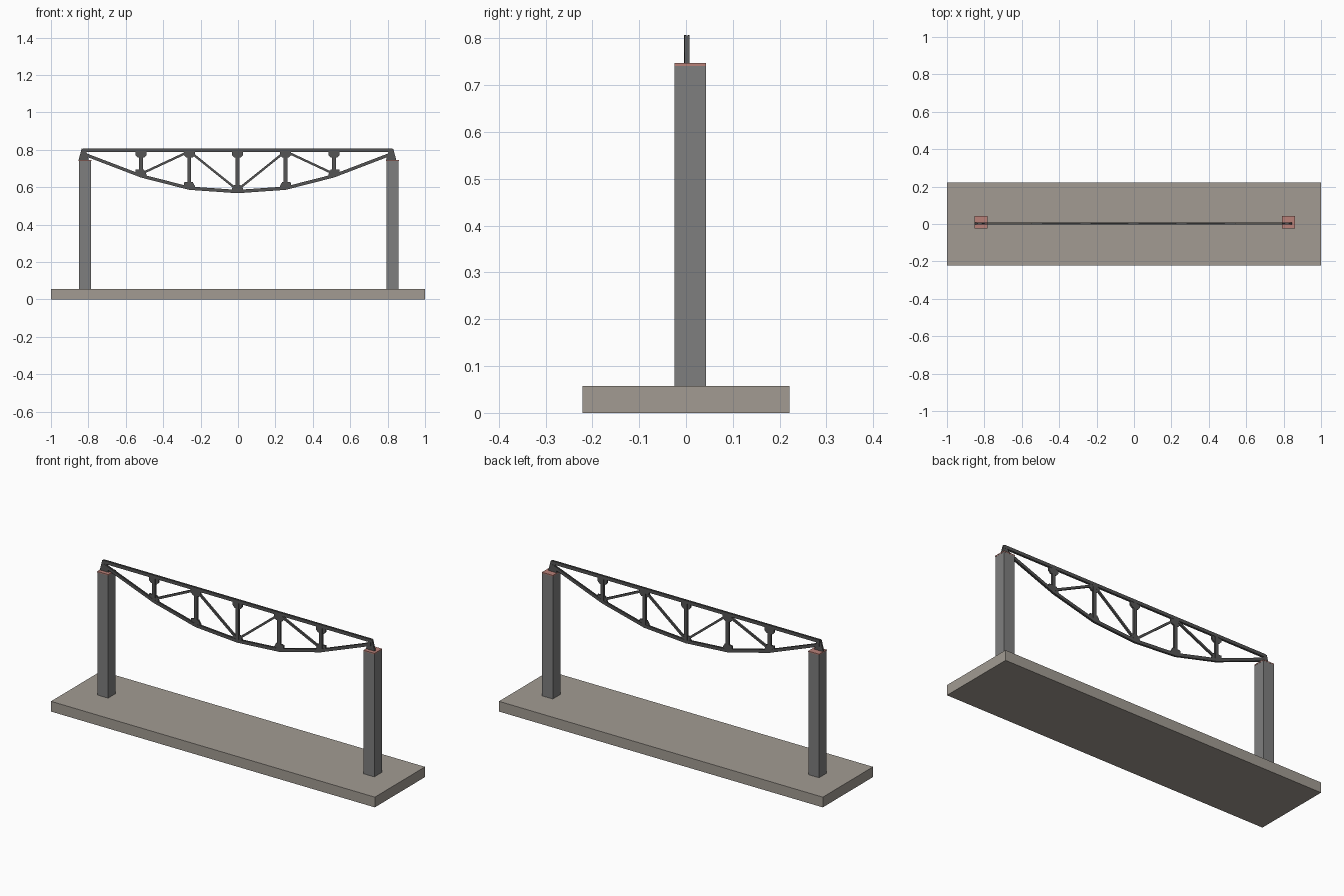
import bpy
import math
from mathutils import Vector

if "Cube" in bpy.data.objects:
    bpy.data.objects.remove(bpy.data.objects["Cube"])

CX, CY = -0.003, 0.002          # truss centre line
TOP_Z = 0.798                   # centre height of the top chord
NODES = [(0.0, 0.577), (0.257, 0.595), (0.516, 0.661), (0.825, 0.779)]
PLATE, BAR = 0.004, 0.004       # gusset thickness, chord bar thickness


def material(name, rgb):
    m = bpy.data.materials.new(name)
    m.diffuse_color = (*rgb, 1)
    m.use_nodes = True
    m.node_tree.nodes["Principled BSDF"].inputs["Base Color"].default_value = m.diffuse_color
    return m


STEEL = material("dark_steel", (0.09, 0.09, 0.09))
COLUMN = material("column_grey", (0.21, 0.21, 0.21))
STONE = material("warm_concrete", (0.36, 0.33, 0.29))
PAD = material("bearing_pad", (0.48, 0.22, 0.19))


def prism(name, profile, y, thick, mat=STEEL):
    """Extrude an x-z outline along y, centred on y."""
    n = len(profile)
    verts = [(x, y + s * thick / 2, z) for s in (-1, 1) for x, z in profile]
    faces = [tuple(range(n)), tuple(range(2 * n - 1, n - 1, -1))]
    faces += [(i, i + n, (i + 1) % n + n, (i + 1) % n) for i in range(n)]
    me = bpy.data.meshes.new(name)
    me.from_pydata(verts, [], faces)
    ob = bpy.data.objects.new(name, me)
    bpy.context.collection.objects.link(ob)
    me.materials.append(mat)
    # make the side faces point outwards whichever way the outline runs
    area = sum(profile[i - 1][0] * p[1] - p[0] * profile[i - 1][1]
               for i, p in enumerate(profile))
    if area < 0:
        me.flip_normals()
    return ob


def box(name, x0, x1, y, thick, z0, z1, mat):
    return prism(name, [(x0, z0), (x1, z0), (x1, z1), (x0, z1)], y, thick, mat)


def strut(name, a, b, width, thick):
    a, b = Vector(a), Vector(b)
    d = (b - a).normalized() * width / 2
    n = Vector((-d.y, d.x))
    prism(name, [tuple(p) for p in (a - n, b - n, b + n, a + n)], CY, thick)


# ground slab, columns and bearing pads
box("base_slab", -1, 1, 0, 0.443, 0, 0.057, STONE)
for side, x in (("left", -0.818), ("right", 0.826)):
    box(side + "_column", x - 0.033, x + 0.033, 0.009, 0.067, 0.057, 0.741, COLUMN)
    box(side + "_bearing_pad", x - 0.034, x + 0.034, 0.009, 0.068, 0.741, 0.747, PAD)

# chords: paired flat bars either side of the gusset plates
curve = [(CX - x, z) for x, z in NODES[:0:-1]] + [(CX + x, z) for x, z in NODES]
lower = ([(x, z - 0.009) for x, z in curve]
         + [(x, z + 0.009) for x, z in reversed(curve)])
for side, s in (("front", -1), ("back", 1)):
    y = CY + s * (PLATE + BAR) / 2
    box(side + "_top_chord", CX - 0.828, CX + 0.828, y, BAR,
        TOP_Z - 0.009, TOP_Z + 0.009, STEEL)
    prism(side + "_bottom_chord", lower, y, BAR)


def gussets(tag, x, z):
    """Plates with clipped corners at the top and bottom of a post."""
    top = [(-0.03, 0.004), (-0.03, -0.026), (-0.017, -0.04),
           (0.017, -0.04), (0.03, -0.026), (0.03, 0.004)]
    prism(tag + "_top_gusset", [(x + u, TOP_Z + v) for u, v in top], CY, 0.009)
    slope = 0.0
    if abs(x - CX) > 0.1:
        slope = math.copysign(0.16 if abs(x - CX) < 0.4 else 0.3, x - CX)
    low = [(x + u, z - 0.6 * v + slope * u * (v > -0.03)) for u, v in top]
    low = [(u, min(v, z + 0.036)) for u, v in low]
    low = [(u, v + (0.01 if v > z + 0.02 else 0)) for u, v in low]
    prism(tag + "_bottom_gusset", low, CY, 0.009)


# posts and gussets at the five panel points
for i in range(-2, 3):
    dx, z = NODES[abs(i)]
    x = CX + math.copysign(dx, i)
    box(f"post_{i + 3}", x - 0.01, x + 0.01, CY, 0.012, z, TOP_Z, STEEL)
    gussets(f"panel_{i + 3}", x, z)

# diagonals and end brackets, mirrored
for side, s in (("left", -1), ("right", 1)):
    up = (CX + s * 0.257, TOP_Z - 0.006)
    strut(side + "_outer_diagonal", (CX + s * 0.508, 0.675), up, 0.012, 0.01)
    strut(side + "_inner_diagonal", (CX + s * 0.008, 0.592), up, 0.012, 0.01)
    bracket = [(-0.026, 0.747), (0.028, 0.747), (0.012, 0.803), (-0.01, 0.806)]
    prism(side + "_end_bracket", [(CX + s * (0.823 - u), z) for u, z in bracket],
          CY, 0.01)
